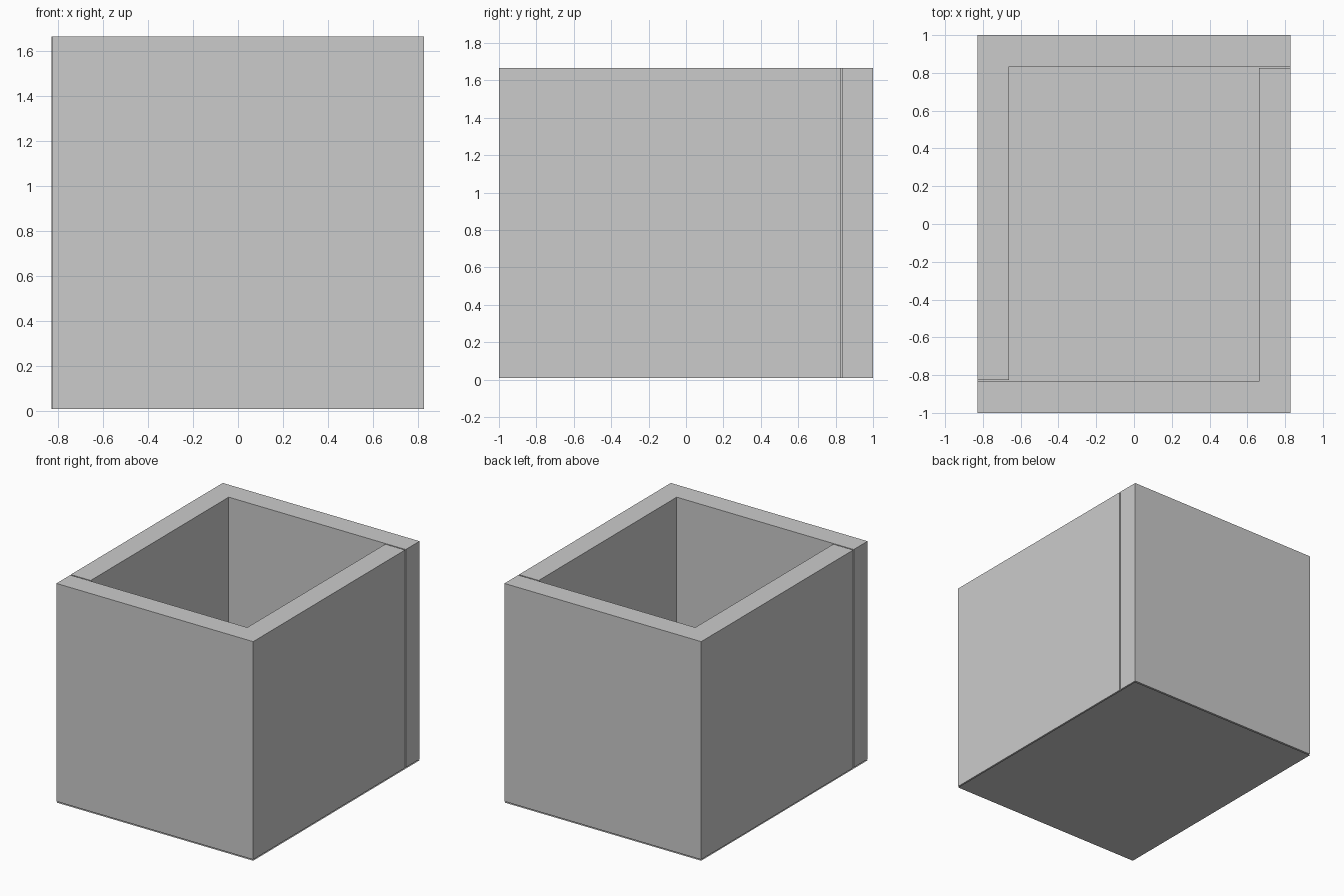
import bpy
import bmesh

if "Cube" in bpy.data.objects:
    bpy.data.objects.remove(bpy.data.objects["Cube"])


def box(name, lo, hi):
    """Axis-aligned box between two corners."""
    bm = bmesh.new()
    bmesh.ops.create_cube(bm, size=1)
    size = [b - a for a, b in zip(lo, hi)]
    mid = [(a + b) / 2 for a, b in zip(lo, hi)]
    bmesh.ops.scale(bm, vec=size, verts=bm.verts)
    bmesh.ops.translate(bm, vec=mid, verts=bm.verts)
    mesh = bpy.data.meshes.new(name)
    bm.to_mesh(mesh)
    bm.free()
    ob = bpy.data.objects.new(name, mesh)
    bpy.context.collection.objects.link(ob)
    return ob


W = 0.828            # half width
T = 0.166            # wall thickness
Y = 1 - T            # inner face of the end walls
GAP = 0.009          # hairline joint at one end of each side wall
Z0, Z1 = 0.009, 1.667

# End walls span the full width
box("front_wall", (-W, -1, Z0), (W, -Y, Z1))
box("back_wall", (-W, Y, Z0), (W, 1, Z1))

# Side walls sit between them, each touching one end wall
box("right_wall", (W - T, -Y, Z0), (W, Y - GAP, Z1))
box("left_wall", (-W - 0.001, -Y + GAP, Z0), (-W + T, Y, Z1))

# Thin floor sheet under the walls
bpy.ops.mesh.primitive_plane_add(size=2)
floor = bpy.context.object
floor.name = "floor"
for v in floor.data.vertices:
    v.co.x *= W
